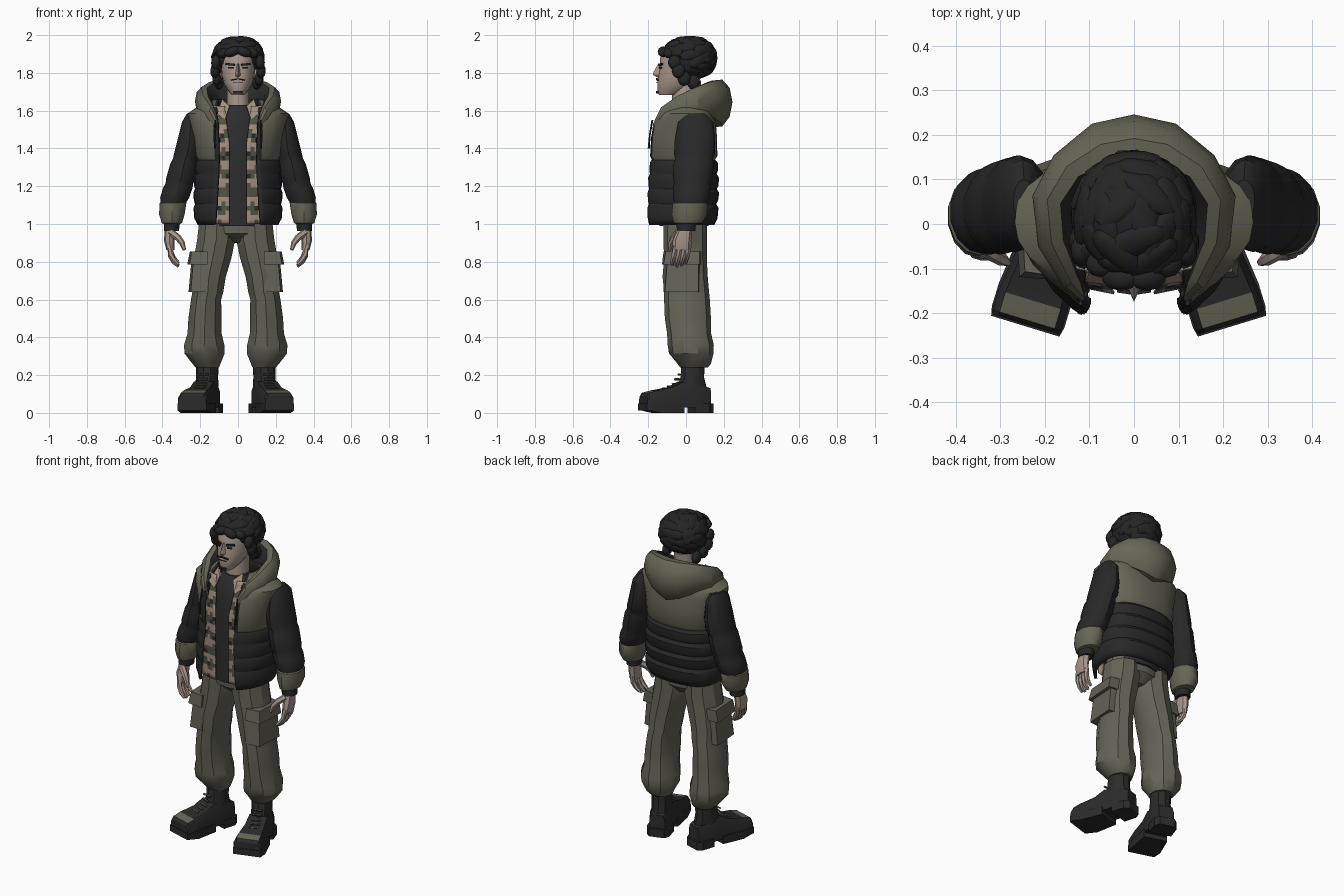
import bpy, bmesh, math, random
from mathutils import Vector, Matrix

if "Cube" in bpy.data.objects:
    bpy.data.objects.remove(bpy.data.objects["Cube"])

random.seed(4)
rnd = random.uniform


def mat(name, r, g, b):
    m = bpy.data.materials.new(name)
    m.diffuse_color = (r, g, b, 1)
    m.use_nodes = True
    m.node_tree.nodes["Principled BSDF"].inputs["Base Color"].default_value = m.diffuse_color
    return m


BLACK = mat("black_nylon", .021, .021, .022)
TEE = mat("charcoal_cotton", .026, .026, .028)
HAIR = mat("black_hair", .018, .018, .019)
OLIVE = mat("olive_nylon", .135, .135, .095)
PANTS = mat("olive_canvas", .128, .126, .095)
SKIN = mat("skin", .39, .305, .26)
TAN = mat("tan_check", .36, .275, .21)
MOSS = mat("moss_check", .085, .085, .06)
BOOT = mat("boot_leather", .024, .024, .025)


def make(name, bm, mats, mirror=False, rule=None, recalc=True, dx=0):
    if recalc:
        bmesh.ops.recalc_face_normals(bm, faces=bm.faces)
    bm.normal_update()
    if rule:
        for f in bm.faces:
            f.material_index = rule(f.calc_center_median(), f.normal)
    me = bpy.data.meshes.new(name)
    bm.to_mesh(me)
    bm.free()
    ob = bpy.data.objects.new(name, me)
    bpy.context.collection.objects.link(ob)
    for m in mats:
        me.materials.append(m)
    if mirror:
        ob.modifiers.new("mirror", 'MIRROR')
    ob.location.x = dx
    return ob


def skin(bm, rings, closed=True, cap0=True, cap1=True):
    vs = [[bm.verts.new(p) for p in r] for r in rings]
    n = len(vs[0])
    for a, b in zip(vs, vs[1:]):
        for j in range(n if closed else n - 1):
            k = (j + 1) % n
            bm.faces.new((a[j], a[k], b[k], b[j]))
    if cap0:
        bm.faces.new(vs[0][::-1])
    if cap1:
        bm.faces.new(vs[-1])


def oval(cx, z, rx, yf, yb, n):
    cy, ry = (yf + yb) / 2, (yb - yf) / 2
    return [(cx + rx * math.sin(t), cy - ry * math.cos(t), z)
            for t in (2 * math.pi * i / n for i in range(n))]


def loft(name, rows, mats, n=14, **kw):
    bm = bmesh.new()
    skin(bm, [oval(*r, n) for r in rows])
    return make(name, bm, mats, **kw)


def tube(bm, pts, radii, n=6):
    pts = [Vector(p) for p in pts]
    rings = []
    for i, (p, r) in enumerate(zip(pts, radii)):
        q = (pts[min(i + 1, len(pts) - 1)] - pts[max(i - 1, 0)]).to_track_quat('Z', 'Y')
        rings.append([p + q @ Vector((r * math.cos(t), r * math.sin(t), 0))
                      for t in (2 * math.pi * k / n for k in range(n))])
    skin(bm, rings)


def box(bm, c, s, rz=0, rx=0, ry=0):
    m = (Matrix.Translation(c) @ Matrix.Rotation(rz, 4, 'Z') @ Matrix.Rotation(rx, 4, 'X')
         @ Matrix.Rotation(ry, 4, 'Y') @ Matrix.Diagonal((*s, 1)))
    bmesh.ops.create_cube(bm, size=1, matrix=m)


def blob(bm, c, s, rot=Matrix.Identity(4), sub=2):
    bmesh.ops.create_icosphere(bm, subdivisions=sub, radius=1,
                               matrix=Matrix.Translation(c) @ rot @ Matrix.Diagonal((*s, 1)))


# Head and neck
loft("neck", [(0, 1.56, .075, -.08, .08), (0, 1.64, .06, -.075, .07), (0, 1.76, .06, -.07, .08)], [SKIN])
loft("head", [(0, 1.683, .034, -.143, -.05), (0, 1.705, .052, -.152, .01), (0, 1.745, .076, -.152, .06),
              (0, 1.79, .087, -.146, .09), (0, 1.83, .09, -.139, .1), (0, 1.88, .09, -.137, .1),
              (0, 1.93, .075, -.11, .09), (0, 1.955, .04, -.07, .06)], [SKIN], n=16)
bm = bmesh.new()
skin(bm, [[(-w, -.12, z), (0, y, z), (w, -.12, z)] for z, w, y in
          ((1.775, .022, -.15), (1.79, .024, -.175), (1.805, .019, -.172), (1.85, .01, -.146))])
make("nose", bm, [SKIN])
bm = bmesh.new()
blob(bm, (.092, -.005, 1.795), (.012, .02, .033))
make("ears", bm, [SKIN], mirror=True)

# Brows, eyes and beard as thin plates
bm = bmesh.new()
box(bm, (.042, -.133, 1.845), (.05, .009, .011), .3, 0, -.1)
box(bm, (.038, -.136, 1.827), (.026, .009, .007), .28)
box(bm, (.02, -.152, 1.765), (.036, .009, .007), .15, 0, .2)
box(bm, (.012, -.152, 1.698), (.024, .009, .014), .15)
box(bm, (.013, -.154, 1.748), (.026, .005, .003), .12)
make("brows_eyes_beard", bm, [HAIR], mirror=True)

# Hair: a cap covered with swirling overlapping locks
bm = bmesh.new()
centre = Vector((0, .016, 1.876))
blob(bm, (0, .024, 1.885), (.13, .138, .108), sub=3)
for i in range(56):
    z = 1 - 2 * (i + .5) / 56
    r, t = math.sqrt(1 - z * z), i * 2.39996
    d = Vector((r * math.cos(t), r * math.sin(t), z))
    if (d.y < -.3 and z < .3) or z < -.85 or (d.y < .0 and z < -.5):
        continue
    along = d.cross(Vector((0, 0, 1))).normalized() * (1 if d.x > 0 else -1) + Vector((0, 0, rnd(-.7, .1)))
    side = d.cross(along).normalized()
    along = side.cross(d).normalized()
    rot = Matrix((along, side, d)).transposed().to_4x4()
    blob(bm, centre + Vector((d.x * .122, d.y * .13, z * .104)), (.072, .036, rnd(.016, .025)), rot)
for s in (1, -1):
    for x, y, z in ((.118, -.06, 1.855), (.122, -.04, 1.81), (.112, -.01, 1.77), (.1, .04, 1.75)):
        blob(bm, (s * x, y, z), (.025, .036, .04))
    for x, w, z in ((.03, .045, 1.912), (.075, .035, 1.905)):
        blob(bm, (s * x, -.165 + 1.0 * x if x > .05 else -.12, z), (w, .03, .026), Matrix.Rotation(s * .35, 4, 'Y'))
for v in bm.verts:
    v.co.z = min(v.co.z, 2.0)
make("hair", bm, [HAIR])

# Inner T-shirt and checked overshirt
loft("t_shirt", [(0, .99, .17, -.14, .12), (0, 1.3, .165, -.137, .12), (0, 1.5, .17, -.132, .11),
                 (0, 1.58, .13, -.112, .09), (0, 1.63, .072, -.085, .07)], [TEE])
bm = bmesh.new()
rows = []
for i in range(27):
    z = 1.0 + .024 * i
    top = max(0, z - 1.42)
    rows.append([(x + top * .13, -.158 + .2 * (x - .045) + top * .23, z) for x in (.045, .066, .087, .108, .15)])
skin(bm, rows, closed=False, cap0=False, cap1=False)


def check(c, n):
    row, col = int((c.z - 1.0) / .024), int((c.x - max(0, c.z - 1.42) * .13 - .045) / .021)
    if row % 4 in (0, 1):
        return 1 if (col + row // 4) % 3 == 2 and row % 4 == 0 else 0
    return 2 if (col + row) % 5 == 0 else (0 if (col + row // 4) % 4 == 0 and row % 8 == 2 else 1)


shirt = make("checked_shirt", bm, [TAN, MOSS, BLACK], mirror=True, rule=check, recalc=False)
shirt.modifiers.new("cloth", 'SOLIDIFY').thickness = .006
bm = bmesh.new()
skin(bm, [[(.045, -.115, 1.625), (.07, -.135, 1.55), (.11, -.13, 1.585), (.085, -.07, 1.66)],
          [(.043, -.105, 1.625), (.068, -.12, 1.55), (.108, -.115, 1.585), (.08, -.06, 1.66)]])
make("shirt_collar", bm, [TAN], mirror=True)

# Padded jacket shell, open at the front: height, half width, front depth, back depth, half opening
JACKET = [(.995, .215, .24, .15, .125), (1.03, .232, .238, .167, .122), (1.085, .236, .236, .172, .118),
          (1.105, .228, .228, .16, .115), (1.125, .234, .231, .17, .114), (1.165, .237, .231, .176, .112),
          (1.185, .228, .223, .163, .11), (1.205, .233, .226, .172, .11), (1.245, .234, .225, .175, .107),
          (1.265, .225, .217, .162, .106), (1.285, .23, .218, .17, .105), (1.325, .226, .215, .168, .104),
          (1.34, .215, .207, .154, .104), (1.36, .226, .214, .166, .104),
          (1.46, .238, .206, .164, .106), (1.54, .26, .188, .158, .11), (1.585, .268, .155, .148, .115),
          (1.615, .222, .13, .132, .112), (1.66, .125, .105, .1, .105)]
bm = bmesh.new()
rows = []
for z, hw, df, db, ox in JACKET:
    a0 = math.asin(ox / hw)
    angs = [a0, a0 + .1] + [a0 + .1 + (2 * math.pi - 2 * a0 - .2) * i / 20 for i in range(1, 21)] + [2 * math.pi - a0]
    row = []
    for a in angs:
        s, c = math.sin(a), math.cos(a)
        if c > 0:
            row.append((hw * s, -df * c, z))
        else:
            row.append((hw * math.copysign(abs(s) ** .8, s), db * abs(c) ** .8, z))
    rows.append(row)
skin(bm, rows, closed=False, cap0=False, cap1=False)
jacket = make("jacket_body", bm, [OLIVE, BLACK], recalc=False, rule=lambda c, n: int(c.z < 1.345))
for i, p in enumerate(jacket.data.polygons):
    if i % 22 in (0, 21):          # zip edge
        p.material_index = 1
m = jacket.modifiers.new("lining", 'SOLIDIFY')
m.thickness, m.offset, m.material_offset, m.material_offset_rim = .016, -1, 1, 1

# Sleeves with olive lower band and black cuff
loft("sleeves", [(.247, 1.585, .024, .005, .1), (.25, 1.54, .048, -.042, .145),
                 (.256, 1.44, .067, -.06, .154), (.268, 1.37, .073, -.063, .153), (.278, 1.345, .068, -.058, .143),
                 (.285, 1.32, .075, -.066, .148), (.302, 1.24, .081, -.069, .138), (.31, 1.215, .075, -.063, .13),
                 (.319, 1.19, .08, -.068, .131), (.335, 1.14, .079, -.069, .123), (.342, 1.115, .07, -.063, .11),
                 (.345, 1.11, .073, -.07, .113), (.35, 1.05, .069, -.076, .112), (.35, 1.005, .055, -.064, .085),
                 (.35, 1.0, .043, -.05, .052), (.353, .962, .041, -.048, .05)][::-1], [BLACK, OLIVE], n=14, mirror=True,
     rule=lambda c, n: int(1.002 < c.z < 1.113))

# Hood lying on the shoulders: section centre, half thickness, half height
HOOD = [(.108, -.163, 1.51, .016, .035), (.135, -.125, 1.565, .03, .055), (.172, -.04, 1.612, .044, .07),
        (.18, .05, 1.645, .05, .082), (.138, .118, 1.662, .056, .093), (.066, .158, 1.65, .073, .117),
        (0, .168, 1.638, .078, .13)]
bm = bmesh.new()
rings = []
for x, y, z, h, v in HOOD:
    o = Vector((x, y, 0)).normalized()
    rings.append([Vector((x, y, z)) + o * (h * math.cos(t)) + Vector((0, 0, v * math.sin(t) + .1 * h * math.cos(t)))
                  for t in (2 * math.pi * k / 10 for k in range(10))])
skin(bm, rings, cap1=False)
make("hood", bm, [OLIVE, BLACK], mirror=True,
     rule=lambda c, n: int(n.dot(Vector((c.x, c.y, 0)).normalized()) < -.25))
bm = bmesh.new()
tube(bm, [(.12, -.178, 1.55), (.125, -.192, 1.47), (.122, -.197, 1.4)], (.005, .005, .006))
make("drawstrings", bm, [BLACK], mirror=True)

# Hands with curled fingers
bm = bmesh.new()
skin(bm, [oval(*r, 8) for r in ((.358, .862, .021, -.072, .026), (.364, .915, .028, -.07, .03),
                                (.358, .985, .028, -.038, .034))])
for k, y in enumerate((-.057, -.033, -.008, .015)):
    u = (.0, -.008, -.004, .01)[k]
    tube(bm, [(.36, y, .885), (.356, y - .006, .838 + u), (.34, y - .012, .808 + u), (.315, y - .016, .784 + u)],
         (.015, .015, .0135, .009))
tube(bm, [(.355, -.04, .955), (.318, -.066, .928), (.296, -.08, .9), (.284, -.086, .862)], (.02, .018, .015, .009))
make("hands", bm, [SKIN], mirror=True)

# Trousers; the stance leans slightly to one side
LEAN = -.012
loft("hips", [(0, .9, .03, -.06, .06), (0, .95, .16, -.116, .106), (0, 1.06, .19, -.12, .11)], [PANTS], n=14)
loft("trouser_legs", [(.15, .24, .065, -.03, .115), (.155, .26, .078, -.045, .132), (.165, .315, .112, -.09, .146),
                      (.167, .36, .112, -.097, .147), (.165, .42, .095, -.1, .133), (.163, .5, .092, -.112, .132),
                      (.157, .6, .084, -.116, .126), (.148, .64, .086, -.116, .122), (.142, .72, .094, -.124, .115),
                      (.122, .82, .104, -.116, .11), (.103, .92, .106, -.12, .11), (.1, 1.0, .1, -.118, .11)],
     [PANTS], n=10, mirror=True, dx=LEAN)
bm = bmesh.new()
for z0, z1, g in ((.64, .79, 0), (.785, .855, .007)):
    skin(bm, [[(.15, -.12 - g, z0), (.238 + g, -.112 - g, z0), (.25 + g, .065 + g, z0), (.17, .075 + g, z0)],
              [(.15, -.112 - g, z1), (.226 + g, -.1 - g, z1), (.236 + g, .065 + g, z1), (.17, .075 + g, z1)]])
make("cargo_pockets", bm, [PANTS], mirror=True, dx=LEAN)

# Boots, turned outward
turn = Matrix.Translation((.162, 0, 0)) @ Matrix.Rotation(math.radians(17), 4, 'Z')
bm = bmesh.new()
skin(bm, [oval(0, z, w, yf, yb, 10) for z, w, yf, yb in
          ((.05, .062, -.06, .125), (.13, .06, -.055, .115), (.19, .058, -.03, .1), (.27, .06, -.025, .105))])
skin(bm, [[(-w, y, .03), (w, y, .03), (w, y, .75 * t), (.8 * w, y, t), (-.8 * w, y, t), (-w, y, .75 * t)]
          for y, w, t in ((.125, .045, .13), (.06, .064, .15), (-.03, .066, .165), (-.09, .07, .135),
                          (-.18, .081, .118), (-.226, .081, .106), (-.236, .078, .09))])
bm.transform(turn)
make("boots", bm, [BOOT, OLIVE], mirror=True, dx=LEAN,
     rule=lambda c, n: int(n.z > .85 and c.y < -.18 and c.z > .1))
bm = bmesh.new()
for sec in (((.138, .045), (.11, .066), (.03, .068)),
            ((-.03, .07), (-.09, .077), (-.165, .085), (-.218, .085), (-.24, .08))):
    skin(bm, [[(-w, y, .012 if y < -.2 else 0), (w, y, .012 if y < -.2 else 0), (w, y, .05), (-w, y, .05)]
              for y, w in sec])
skin(bm, [[(-.064, y, .028), (.064, y, .028), (.064, y, .05), (-.064, y, .05)] for y in (.04, -.04)])
bm.transform(turn)
make("boot_soles", bm, [BOOT], mirror=True, dx=LEAN)
bm = bmesh.new()
for y, z in ((-.118, .13), (-.09, .14), (-.064, .153), (-.05, .178), (-.038, .203)):
    box(bm, (0, y, z), (.056, .009, .008), rnd(-.15, .15), .5)
bm.transform(turn)
make("boot_laces", bm, [MOSS], mirror=True, dx=LEAN)

# Smooth shading with crisp edges
for ob in bpy.context.scene.objects:
    ob.select_set(True)
    bpy.context.view_layer.objects.active = ob
bpy.ops.object.shade_smooth_by_angle(angle=math.radians(32))
